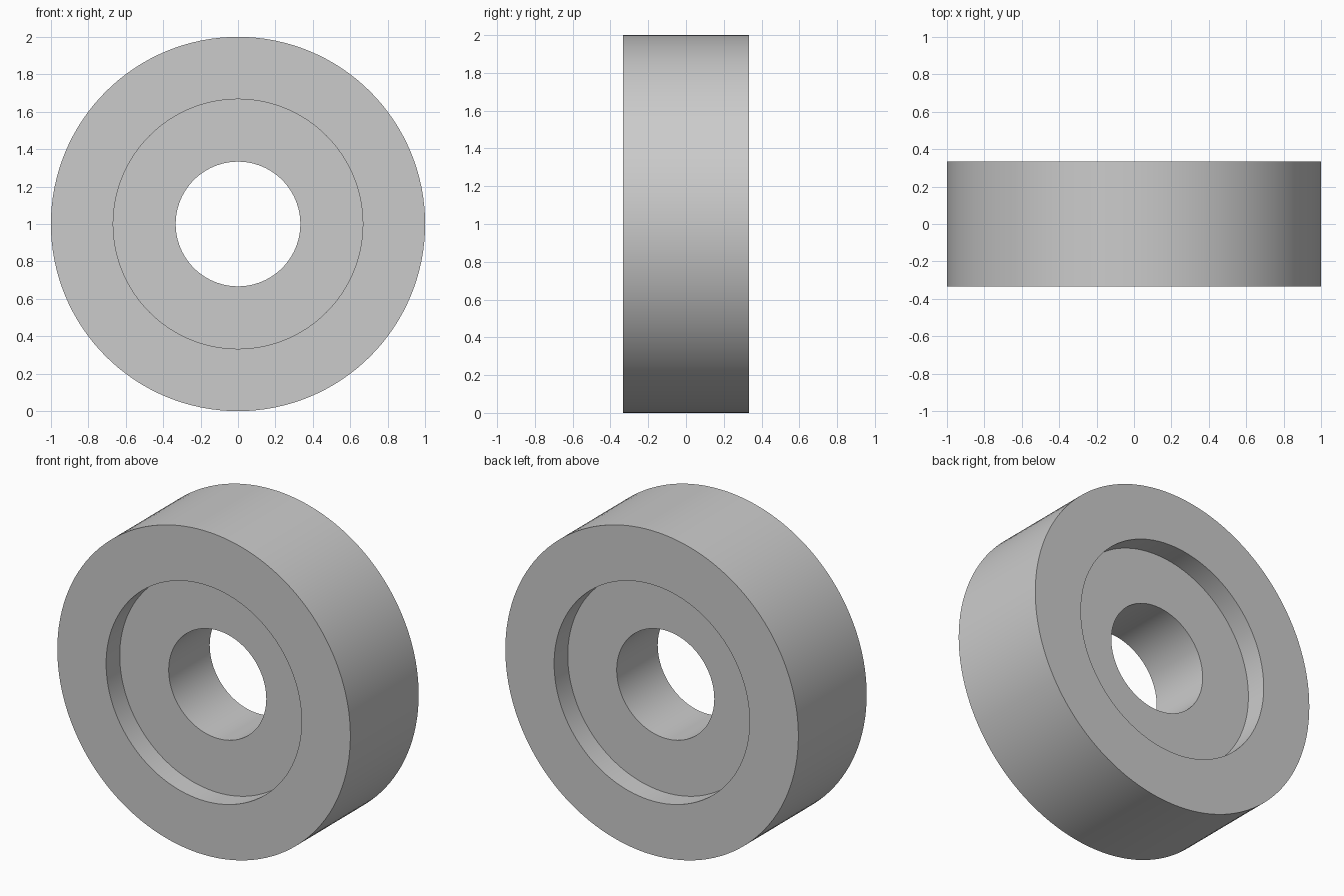
import bpy, bmesh, math
from mathutils import Matrix, Vector

cube = bpy.data.objects.get("Cube")
if cube:
    bpy.data.objects.remove(cube, do_unlink=True)

# Sizes
SEGMENTS = 128
OUTER, RECESS, BORE = 1.0, 0.667, 0.333
HALF_WIDTH, HALF_WEB = 0.333, 0.2

# Plain grey material
grey = bpy.data.materials.new("light_grey")
grey.use_nodes = True
colour = (0.6, 0.6, 0.6, 1.0)
grey.diffuse_color = colour
grey.node_tree.nodes["Principled BSDF"].inputs["Base Color"].default_value = colour

# Cross-section as (radius, y): front half, mirrored to the back
half = [(BORE, -HALF_WEB), (RECESS, -HALF_WEB), (RECESS, -HALF_WIDTH), (OUTER, -HALF_WIDTH)]
profile = half + [(r, -y) for r, y in reversed(half)]

# Spin the section about the y axis
bm = bmesh.new()
verts = [bm.verts.new((r, y, 0)) for r, y in profile]
edges = [bm.edges.new((a, b)) for a, b in zip(verts, verts[1:] + verts[:1])]
bmesh.ops.spin(bm, geom=verts + edges, cent=(0, 0, 0), axis=(0, 1, 0),
               angle=math.tau, steps=SEGMENTS, use_merge=True)
bmesh.ops.remove_doubles(bm, verts=bm.verts, dist=0.0001)
bmesh.ops.recalc_face_normals(bm, faces=bm.faces)
bmesh.ops.transform(bm, matrix=Matrix.Translation(Vector((0, 0, OUTER))), verts=bm.verts)

mesh = bpy.data.meshes.new("recessed_wheel")
bm.to_mesh(mesh)
bm.free()
mesh.materials.append(grey)
wheel = bpy.data.objects.new("recessed_wheel", mesh)
bpy.context.collection.objects.link(wheel)

# Smooth rims with crisp edges
bpy.ops.object.select_all(action="DESELECT")
wheel.select_set(True)
bpy.context.view_layer.objects.active = wheel
bpy.ops.object.shade_smooth_by_angle(angle=math.radians(30))
